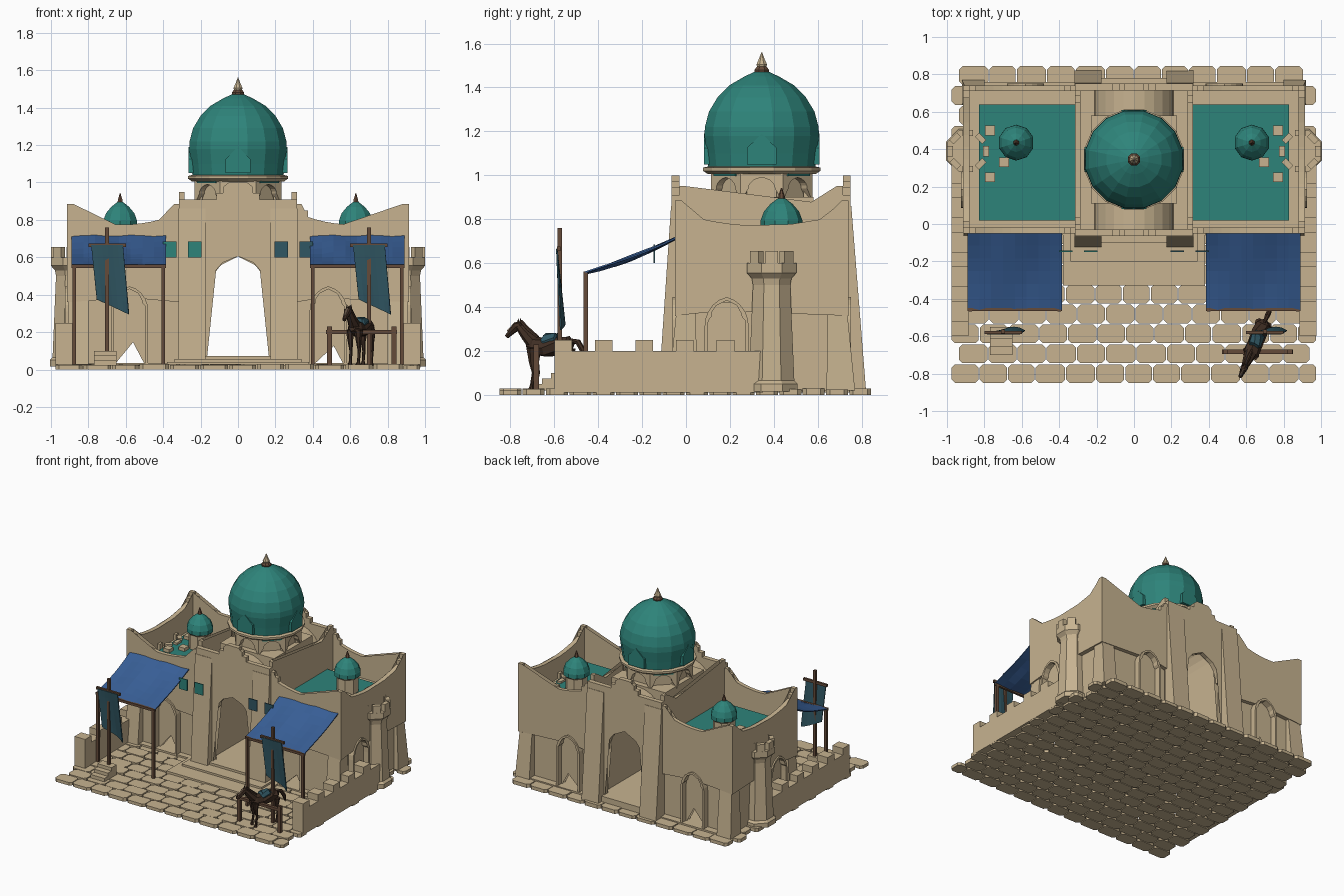
import bpy, bmesh, math, random
from mathutils import Vector
random.seed(4)
if "Cube" in bpy.data.objects:
    bpy.data.objects.remove(bpy.data.objects["Cube"])

def material(name, r, g, b):
    m = bpy.data.materials.new(name)
    m.use_nodes = True
    m.diffuse_color = (r, g, b, 1)
    m.node_tree.nodes["Principled BSDF"].inputs["Base Color"].default_value = (r, g, b, 1)
    return m

STONE = material("sandstone", .57, .45, .28)
TEAL = material("teal_tile", .027, .23, .195)
BLUE = material("blue_cloth", .04, .115, .31)
SLATE = material("slate_cloth", .03, .095, .125)
WOOD = material("brown_wood", .13, .07, .042)
HIDE = material("dark_hide", .05, .027, .017)
PALE = material("pale_hair", .5, .36, .25)

def finish(name, bm, mat, loc=(0, 0, 0), rot=0):
    bmesh.ops.recalc_face_normals(bm, faces=bm.faces)
    me = bpy.data.meshes.new(name)
    bm.to_mesh(me)
    bm.free()
    me.materials.append(mat)
    ob = bpy.data.objects.new(name, me)
    ob.location, ob.rotation_euler.z = loc, rot
    bpy.context.collection.objects.link(ob)
    return ob

def loft(name, rings, mat, loc=(0, 0, 0), rot=0):
    """Skin a list of equal rings and cap both ends."""
    bm = bmesh.new()
    vs = [[bm.verts.new(p) for p in r] for r in rings]
    n = len(vs[0])
    for a, b in zip(vs, vs[1:]):
        for i in range(n):
            bm.faces.new((a[i], a[(i + 1) % n], b[(i + 1) % n], b[i]))
    caps = [bm.faces.new(vs[0]), bm.faces.new(vs[-1])]
    if n > 4:
        bmesh.ops.triangulate(bm, faces=caps)
    return finish(name, bm, mat, loc, rot)

def prism(name, pts, axis, a, b, mat=STONE, loc=(0, 0, 0), rot=0):
    put = {"x": lambda u, v, t: (t, u, v), "y": lambda u, v, t: (u, t, v),
           "z": lambda u, v, t: (u, v, t)}[axis]
    return loft(name, [[put(u, v, t) for u, v in pts] for t in (a, b)], mat, loc, rot)

def rect(x0, x1, y0, y1):
    return [(x0, y0), (x1, y0), (x1, y1), (x0, y1)]

def box(name, x0, x1, y0, y1, z0, z1, mat=STONE):
    return prism(name, rect(x0, x1, y0, y1), "z", z0, z1, mat)

def taper(name, low, z0, high, z1, mat=STONE):
    return loft(name, [[(x, y, z) for x, y in rect(*r)] for r, z in ((low, z0), (high, z1))], mat)

def lathe(name, profile, x, y, n, mat=STONE):
    turn = [math.tau * (i + .5) / n for i in range(n)]
    return loft(name, [[(r * math.cos(t), r * math.sin(t), z) for t in turn]
                       for r, z in profile], mat, (x, y, 0))

def tube(name, path, mat, n=7):
    ps = [Vector(p[:3]) for p in path]
    rings = []
    for i, p in enumerate(ps):
        d = (ps[min(i + 1, len(ps) - 1)] - ps[max(i - 1, 0)]).normalized()
        u = d.cross(Vector((.3, .9, .2))).normalized()
        w = d.cross(u)
        rings.append([p + path[i][3] * (u * math.cos(math.tau * k / n) + w * math.sin(math.tau * k / n))
                      for k in range(n)])
    return loft(name, rings, mat)

def cloth(name, fn, mat, nu=6, nv=6):
    bm = bmesh.new()
    g = [[bm.verts.new(fn(i / nu, j / nv)) for j in range(nv + 1)] for i in range(nu + 1)]
    for i in range(nu):
        for j in range(nv):
            bm.faces.new((g[i][j], g[i + 1][j], g[i + 1][j + 1], g[i][j + 1]))
    ob = finish(name, bm, mat)
    ob.modifiers.new("thickness", "SOLIDIFY").thickness = .007

LOBES = [(1, 0), (.98, .3), (.82, .42), (.78, .6), (.55, .82), (.25, .92), (0, 1)]
POINTED = [(1, 0), (.97, .25), (.85, .5), (.62, .74), (.35, .9), (0, 1)]

def arch(cx, hw, spring, apex, shape=LOBES):
    half = [(hw * u, spring + (apex - spring) * v) for u, v in shape]
    return [(cx - u, v) for u, v in half] + [(cx + u, v) for u, v in half[-2::-1]]

def sag(a, b, hi, lo):
    """Parapet top line: stepped corners with a hanging curve between."""
    left = [(0, hi), (.03, hi), (.03, hi - .035), (.065, hi - .035), (.065, hi - .07)]
    mid = [(a + .065 + (b - a - .13) * k / 10, lo + (hi - .07 - lo) * (k / 5 - 1) ** 2) for k in range(1, 10)]
    return [(a + u, v) for u, v in left] + mid + [(b - u, v) for u, v in left[::-1]]

# Paving: staggered, corner-clipped stones
for row in range(16):
    y0, x = -.85 + row * .10625, -.975 + (.04 if row % 2 else 0)
    while x < .9:
        w = min(random.uniform(.145, .165), .98 - x)
        x1, y1, c = x + w - .006, y0 + .1, .018
        prism("paving_stone", [(x + c, y0), (x1 - c, y0), (x1, y0 + c), (x1, y1 - c),
              (x1 - c, y1), (x + c, y1), (x, y1 - c), (x, y0 + c)], "z", 0, random.uniform(.022, .03))
        x += w

# Steps and floors
box("lower_step", -.38, .38, -.33, .05, .01, .04)
box("upper_step", -.34, .34, -.2, .05, .01, .055)
box("hall_floor", -.3, .3, -.1, .78, .01, .072)

# Central gate walls, front and back: mirrored halves around arch and slit
def gate_half(shape):
    half = [(.15 * u, .42 + .185 * v) for u, v in shape]
    return [(.17, .02), (.17, .42)] + half + [(0, .69), (.024, .69), (.024, .85), (0, .85), (0, 1), (.05, 1),
            (.05, .975), (.08, .975), (.08, .945), (.115, .945), (.115, .91), (.315, .91), (.315, .02)]

for s in (-1, 1):
    for name, shape, a, b in (("gate_front", LOBES, -.065, -.03), ("gate_back", POINTED, .715, .75)):
        prism(name, [(s * x, z) for x, z in gate_half(shape)], "y", a, b)
    def span(a, b):
        return (a, b) if s > 0 else (-b, -a)
    px = span(.175, .318)
    taper("front_pylon", (*px, -.125, -.03), .02, (*px, -.068, -.03), .86)
    taper("back_pylon", (*px, .72, .82), .02, (*px, .72, .753), .86)
    box("hall_side", *span(.2, .3), -.03, .715, .02, .7)
    prism("hall_parapet", [(-.03, .5)] + sag(-.03, .715, .95, .87) + [(.715, .5)], "x", *span(.285, .315))
circle = [(math.cos(math.pi * k / 12), math.sin(math.pi * k / 12)) for k in range(13)]
inner = [(.2 * c, .67 + .2 * d) for c, d in circle]
prism("barrel_vault", [(.215 * c, .67 + .215 * d) for c, d in circle] + inner[::-1], "y", -.03, .715)
prism("drum_base", [(.23, .67), (.23, .9), (-.23, .9), (-.23, .67)] + inner[::-1], "y", .11, .58)

# Octagonal drum with arched niches
DY = .345
lathe("drum_core", [(.21, .88), (.21, 1.01)], 0, DY, 8)
for i in range(8):
    turn = math.tau * i / 8
    prism("drum_niche", [(-.096, .88), (-.096, 1.01), (.096, 1.01), (.096, .88)]
          + arch(0, .06, .94, .99, POINTED)[::-1], "y", -.232, -.19, STONE, (0, DY, 0), turn)
    if i % 2:
        prism("drum_tile", rect(-.07, .07, .997, 1.015), "y", -.241, -.23, TEAL, (0, DY, 0), turn)
    else:
        prism("dome_gable", [(-.067, 1.05), (.067, 1.05), (.067, 1.125), (0, 1.19), (-.067, 1.125)],
              "y", -.264, -.2, TEAL, (0, DY, 0), turn)
lathe("drum_cornice", [(.25, 1.005), (.272, 1.02), (.272, 1.035), (.25, 1.04)], 0, DY, 16)

# Domes with finials
lathe("main_dome", [(.248, 1.035), (.255, 1.1), (.266, 1.18), (.264, 1.22), (.245, 1.29), (.205, 1.355),
                    (.15, 1.41), (.08, 1.45), (.025, 1.475)], 0, DY, 16, TEAL)
lathe("dome_finial_collar", [(.034, 1.465), (.036, 1.48), (.02, 1.5)], 0, DY, 8, WOOD)
lathe("dome_finial", [(.022, 1.49), (.026, 1.505), (.014, 1.53), (.002, 1.56)], 0, DY, 8)
for s in (-1, 1):
    x, y = s * .63, .435
    lathe("small_drum", [(.08, .62), (.08, .75), (.09, .76), (.09, .775)], x, y, 8)
    lathe("small_dome", [(.096, .765), (.095, .795), (.08, .835), (.05, .87), (.016, .895)], x, y, 10, TEAL)
    lathe("small_finial", [(.018, .885), (.013, .91), (.002, .943)], x, y, 6, WOOD)

# Side wings
for s, cx in ((-1, -.58), (1, .483)):
    def span(a, b):
        return (a, b) if s > 0 else (-b, -a)
    x0, x1 = span(.31, .91)
    def notched(low, cut, top, c):
        curve = [p for p in arch(c, .085, .3, .43) if p[1] > low] if cut else []
        return top + curve[::-1]
    for y, out in ((-.05, -1), (.71, 1)):
        prism("wing_wall", [(x0, .36)] + sag(x0, x1, .885, .775) + [(x1, .36)]
              + [p for p in arch(cx, .085, .3, .43) if p[1] > .36][::-1], "y", y, y + .03)
        a, b = span(.31, .86)
        lower = [(a, .02), (a, .45), (b, .45), (b, .02), (cx + .085, .02)] + arch(cx, .085, .3, .43)[::-1] + [(cx - .085, .02)]
        prism("arcade_wall", lower, "y", y - out * .035, y + .03 - out * .035)
        frame = [(cx - .1, .02)] + arch(cx, .1, .31, .445, POINTED) + [(cx + .1, .02), (cx + .085, .02)]
        frame += arch(cx, .085, .3, .43)[::-1] + [(cx - .085, .02)]
        prism("arch_frame", frame, "y", y - .012, y + .042)
        box("wing_overhang", *span(.31, .9), *sorted((y + .015, y + .015 - out * .06)), .45, .5)
    sx = span(.88, .915)
    prism("wing_side", [(-.05, .36)] + sag(-.05, .74, .885, .77) + [(.74, .36)]
          + [p for p in arch(.185, .085, .3, .43) if p[1] > .36][::-1], "x", *sx)
    prism("arcade_side", [(-.02, .02), (-.02, .45), (.71, .45), (.71, .02), (.27, .02)]
          + arch(.185, .085, .3, .43)[::-1] + [(.1, .02)], "x", *span(.85, .882))
    prism("side_arch_frame", [(.085, .02)] + arch(.185, .1, .31, .445, POINTED) + [(.285, .02), (.27, .02)]
          + arch(.185, .085, .3, .43)[::-1] + [(.1, .02)], "x", *span(.85, .925))
    for y0, y1, dy in ((-.05, .05, -.03), (.64, .74, .03)):
        taper("corner_pier", (*span(.8, .92), y0 + min(dy, 0), y1 + max(dy, 0)), .02,
              (*span(.8, .905), y0 + .005, y1 - .005), .37)
    box("wing_ledge", *span(.31, .89), -.03, .72, .56, .61)
    box("wing_roof", *span(.315, .83), .02, .64, .375, .64, TEAL)
    for px, py in ((.77, .5), (.695, .33), (.77, .25)):
        box("roof_block", s * px - .026, s * px + .026, py - .026, py + .026, .63, .665)
    box("wing_floor", *span(.3, .87), -.06, .76, .01, .036)

    # Low crenellated yard wall and corner tower
    wx = span(.885, .975)
    box("yard_wall", *wx, -.6, .35, .01, .2)
    for k in range(5):
        box("yard_merlon", *wx, -.6 + .185 * k, -.52 + .185 * k, .19, .25)
    tx, ty = s * .888, .39
    lathe("tower", [(.128, .015), (.128, .05), (.112, .065), (.092, .5), (.098, .53), (.122, .555), (.122, .6)], tx, ty, 8)
    for k in range(8):
        prism("tower_merlon", rect(-.028, .028, .59, .655), "y", -.112, -.08, STONE, (tx, ty, 0), math.tau * k / 8)

    # Awning on posts
    a, b = span(.385, .89)
    cloth("awning", lambda u, v: (a + (b - a) * u, -.46 + .415 * v, .558 + .16 * v - .022 * math.sin(math.pi * v)
          * (.6 + .4 * math.cos(9 * u)) + .004 * math.sin(14 * u + 5 * v)), BLUE, 8, 6)
    box("awning_beam", a, b, -.466, -.448, .543, .562, WOOD)
    for x in (a + .015, b - .015):
        box("awning_post", x - .01, x + .01, -.467, -.447, .02, .555, WOOD)

    # Hanging pennants
    for x in (.23, .365):
        box("pennant", s * x - .036, s * x + .036, -.149, -.142, .6, .685, TEAL if s < 0 else SLATE)

    # Banner on a cross pole
    px = s * .7
    box("banner_pole", px - .01, px + .01, -.585, -.565, .02, .76, WOOD)
    box("banner_bar", px - .1, px + .1, -.588, -.572, .655, .675, WOOD)
    cloth("banner", lambda u, v: (px - .085 + .17 * u + .03 * v, -.592 + v * (.012 + .04 * u * math.sin(3 * u)),
          .665 - v * (.29 + .08 * u)), SLATE, 6, 6)

# Stepped plinth of the left banner
for k in range(3):
    box("plinth_step", -.77, -.65, -.7 + .043 * k, -.55, .02, .05 + .025 * k)

# Hitching rail
box("hitching_rail", .47, .85, -.695, -.67, .19, .21, WOOD)
for x in (.49, .835):
    box("rail_post", x - .013, x + .013, -.695, -.67, .02, .23, WOOD)

# Horse, drawn along its own length and turned to face the yard
def horse(name, path, mat=HIDE):
    tube(name, [(.655 - .405 * f + .914 * l, -.62 - .914 * f - .405 * l, z, r) for f, l, z, r in path], mat)

horse("horse_body", [(-.115, 0, .225, .015), (-.095, 0, .23, .04), (-.05, 0, .222, .045), (.02, 0, .215, .043),
                     (.075, 0, .222, .044), (.11, 0, .225, .02)])
horse("horse_neck", [(.07, 0, .225, .036), (.12, 0, .275, .026), (.155, 0, .315, .018)])
horse("horse_head", [(.14, 0, .323, .014), (.165, 0, .312, .021), (.2, 0, .28, .013), (.215, 0, .265, .011)])
horse("horse_blaze", [(.172, 0, .328, .005), (.21, 0, .29, .005)], PALE)
horse("horse_mane", [(.06, 0, .262, .008), (.105, 0, .295, .011), (.145, 0, .336, .008)])
horse("horse_tail", [(-.1, 0, .25, .008), (-.14, 0, .24, .014), (-.165, 0, .2, .014), (-.175, 0, .15, .003)])
horse("saddle", [(-.05, 0, .255, .03), (-.035, 0, .248, .036), (.025, 0, .246, .036), (.035, 0, .255, .026)], SLATE)
for l in (-.024, .024):
    horse("horse_ear", [(.152, l / 2, .325, .007), (.152, l / 2, .348, .001)])
    for f in (-.09, .08):
        horse("horse_leg", [(f, l, .21, .025), (f, l, .15, .014), (f - .01, l, .1, .009), (f, l, .045, .008), (f + .003, l, .025, .013)])
